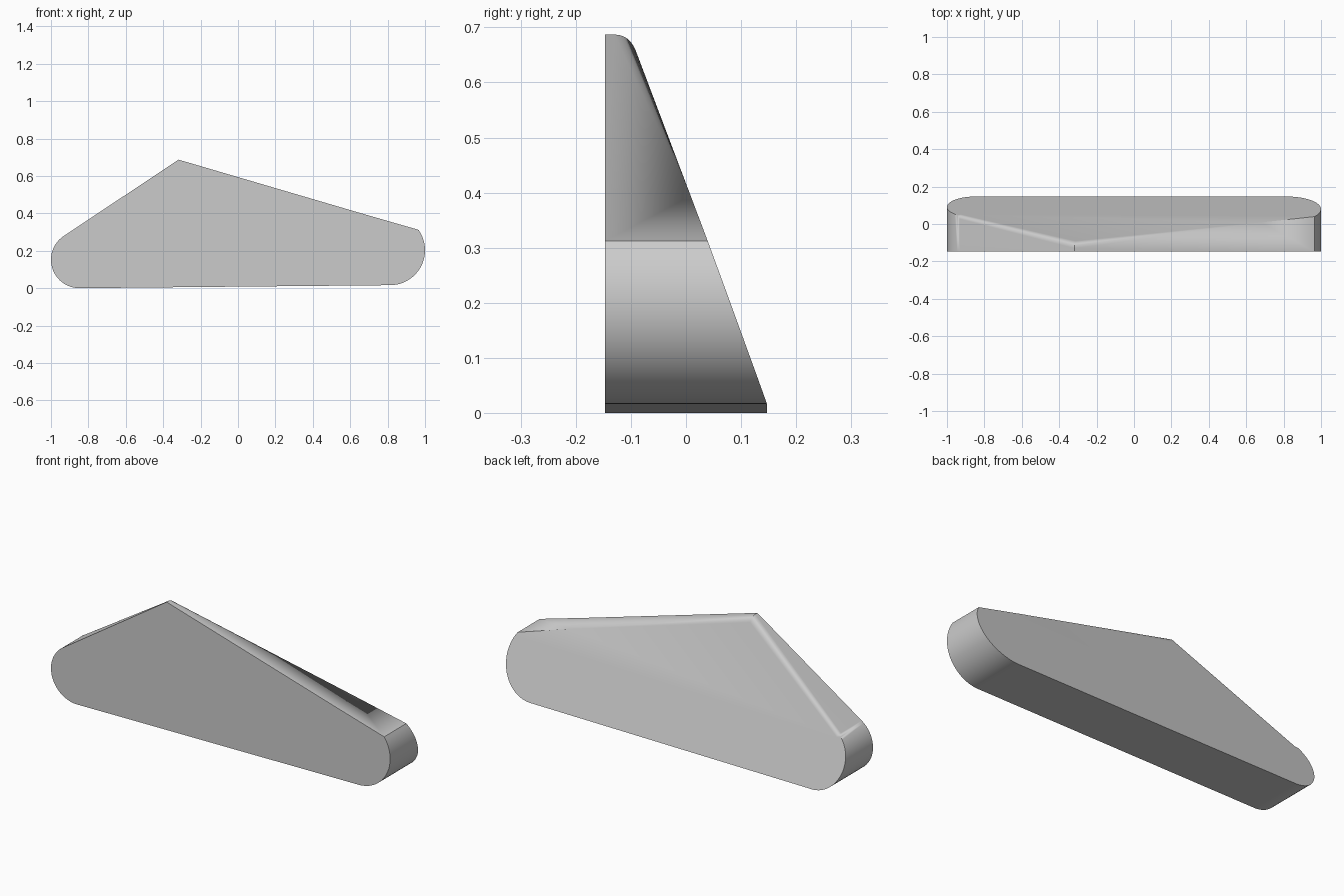
import bpy, bmesh
from math import sin, cos, radians
from mathutils import Vector

cube = bpy.data.objects.get("Cube")
if cube:
    bpy.data.objects.remove(cube)

FRONT, BACK, TAPER = -0.147, 0.147, 0.365
STEPS = 6  # segments across the rounded upper edge


def arc(cx, cz, r, start, end, n):
    angles = [radians(start + (end - start) * i / n) for i in range(n + 1)]
    return [(cx + r * cos(a), cz + r * sin(a), 0) for a in angles]


# Outline as (x, z, edge rounding), counter-clockwise from the peak
left_end = arc(-0.848, 0.152, 0.152, 124, 269.5, 24)
left_end[0] = (*left_end[0][:2], 0.018)
right_end = arc(0.813, 0.203, 0.187, 270.5, 395.6, 24)
outline = [(-0.318, 0.687, 0.028)] + left_end + right_end + [(0.68, 0.394, 0)]


def back_y(x, z):
    # Sloping rear plane, hinged on the slightly tilted bottom edge
    return BACK - TAPER * (z - 0.0096 * (x + 0.848))


def section(i):
    # Points running from the front edge over the rounding to the rear plane
    x, z, size = outline[i]
    before, after = Vector(outline[i - 1][:2]), Vector(outline[(i + 1) % len(outline)][:2])
    here = Vector((x, z))
    a, b = (here - before).normalized(), (after - here).normalized()
    inward = (Vector((-a.y, a.x)) + Vector((-b.y, b.x))).normalized()
    inner = here + inward * size / max(0.5, inward.dot(Vector((-a.y, a.x))))
    corner = Vector((x, back_y(x, z), z))
    start = corner - Vector((0, size, 0))
    end = Vector((inner.x, back_y(*inner), inner.y))
    curve = []
    for k in range(STEPS + 1):
        t = k / STEPS
        curve.append(start * (1 - t) ** 2 + corner * 2 * t * (1 - t) + end * t * t)
    return [Vector((x, FRONT, z))] + curve


# Wedge body: walls, rounded upper edge, flat front and rear faces
bm = bmesh.new()
rows = [[bm.verts.new(p) for p in section(i)] for i in range(len(outline))]
for i, row in enumerate(rows):
    nxt = rows[(i + 1) % len(rows)]
    for k in range(len(row) - 1):
        bm.faces.new((row[k], nxt[k], nxt[k + 1], row[k + 1]))
bm.faces.new([r[0] for r in rows])
bm.faces.new([r[-1] for r in rows])
bmesh.ops.remove_doubles(bm, verts=bm.verts, dist=0.0001)
bmesh.ops.recalc_face_normals(bm, faces=bm.faces)
mesh = bpy.data.meshes.new("wedge_body")
bm.to_mesh(mesh)
bm.free()

body = bpy.data.objects.new("wedge_body", mesh)
bpy.context.collection.objects.link(body)

# Single plain grey
grey = bpy.data.materials.new("plain_grey")
grey.use_nodes = True
colour = (0.6, 0.6, 0.6, 1)
grey.diffuse_color = colour
grey.node_tree.nodes["Principled BSDF"].inputs["Base Color"].default_value = colour
mesh.materials.append(grey)

bpy.ops.object.select_all(action="DESELECT")
body.select_set(True)
bpy.context.view_layer.objects.active = body
bpy.ops.object.shade_smooth_by_angle(angle=radians(30))
weighted = body.modifiers.new("even_shading", "WEIGHTED_NORMAL")
weighted.keep_sharp = True
